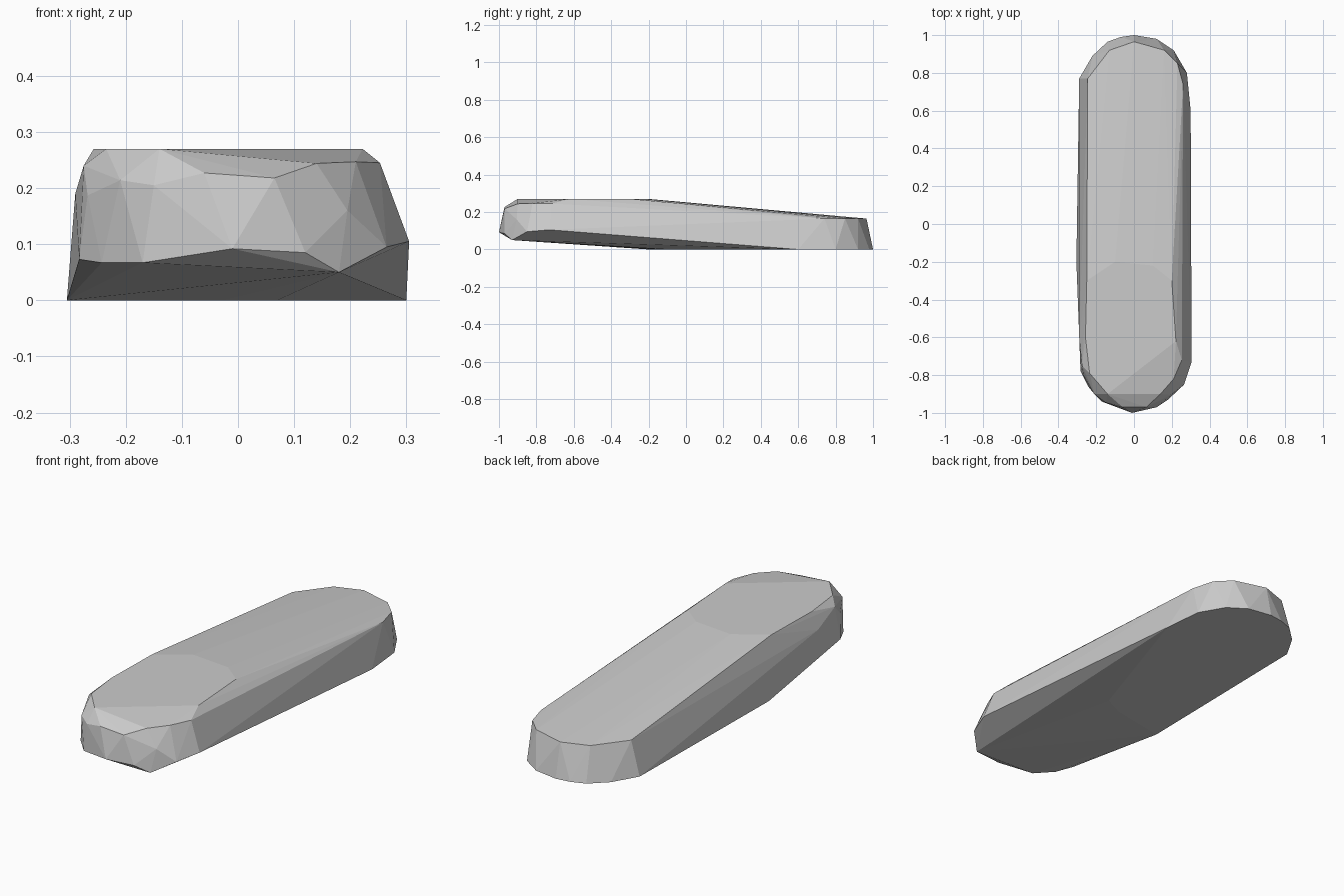
import bpy
import bmesh
import math
from mathutils import Vector

# Remove the default cube only
default_cube = bpy.data.objects.get("Cube")
if default_cube:
    bpy.data.objects.remove(default_cube, do_unlink=True)


def make_material(name, colour):
    material = bpy.data.materials.new(name)
    material.use_nodes = True
    material.diffuse_color = colour
    shader = next(n for n in material.node_tree.nodes if n.type == "BSDF_PRINCIPLED")
    shader.inputs["Base Color"].default_value = colour
    return material


def level_ring(outline, height):
    """Lift a flat outline to one height."""
    return [Vector((x, y, height)) for x, y in outline]


# Flat base with its rounded back end
base_outline = [
    (.3, .6), (.28, .8), (.21, .92), (.12, .98), (0, 1), (-.07, .99),
    (-.14, .965), (-.22, .89), (-.29, .77), (-.3, .1), (-.305, -.2),
    (-.03, -.15), (.07, -.1),
]

# Lower rim, rising towards the front
lower_rim = [
    (.305, -.73, .105), (.265, -.85, .095), (.18, -.93, .05),
    (.12, -.97, .085), (-.01, -1, .092), (-.17, -.94, .067),
    (-.243, -.86, .067), (-.283, -.78, .073),
]

# Chipped facets around the front end
front_facets = [
    (.195, -.905, .16), (.065, -.97, .218), (-.06, -.97, .227),
    (.14, -.9, .244), (.21, -.82, .247), (.253, -.72, .245),
    (-.15, -.945, .205), (-.21, -.9, .214), (-.268, -.8, .187),
    (-.275, -.75, .24), (-.29, -.6, .19),
]

# Level front part of the top
top_outline = [
    (.222, -.62), (-.14, -.9), (-.235, -.79), (-.257, -.6),
    (-.25, -.3), (-.1, -.2), (.1, -.22), (.2, -.3),
]

# Rounded back end of the sloping top
back_outline = [
    (.26, .74), (.23, .85), (.16, .92), (0, .965), (-.13, .92), (-.245, .77),
]

points = level_ring(base_outline, 0)
points += [Vector(p) for p in lower_rim + front_facets]
points += level_ring(top_outline, .27)
points += level_ring(back_outline, .165)

# Wrap the rings in one faceted solid
bm = bmesh.new()
for point in points:
    bm.verts.new(point)
hull = bmesh.ops.convex_hull(bm, input=bm.verts[:])
loose = [v for v in bm.verts if not v.link_faces]
bmesh.ops.delete(bm, geom=loose, context="VERTS")
bmesh.ops.dissolve_limit(bm, angle_limit=math.radians(.5),
                         verts=bm.verts[:], edges=bm.edges[:])
bmesh.ops.recalc_face_normals(bm, faces=bm.faces[:])

mesh = bpy.data.meshes.new("stone_slab")
bm.to_mesh(mesh)
bm.free()
mesh.materials.append(make_material("stone grey", (.6, .6, .6, 1)))
slab = bpy.data.objects.new("stone_slab", mesh)
bpy.context.collection.objects.link(slab)
